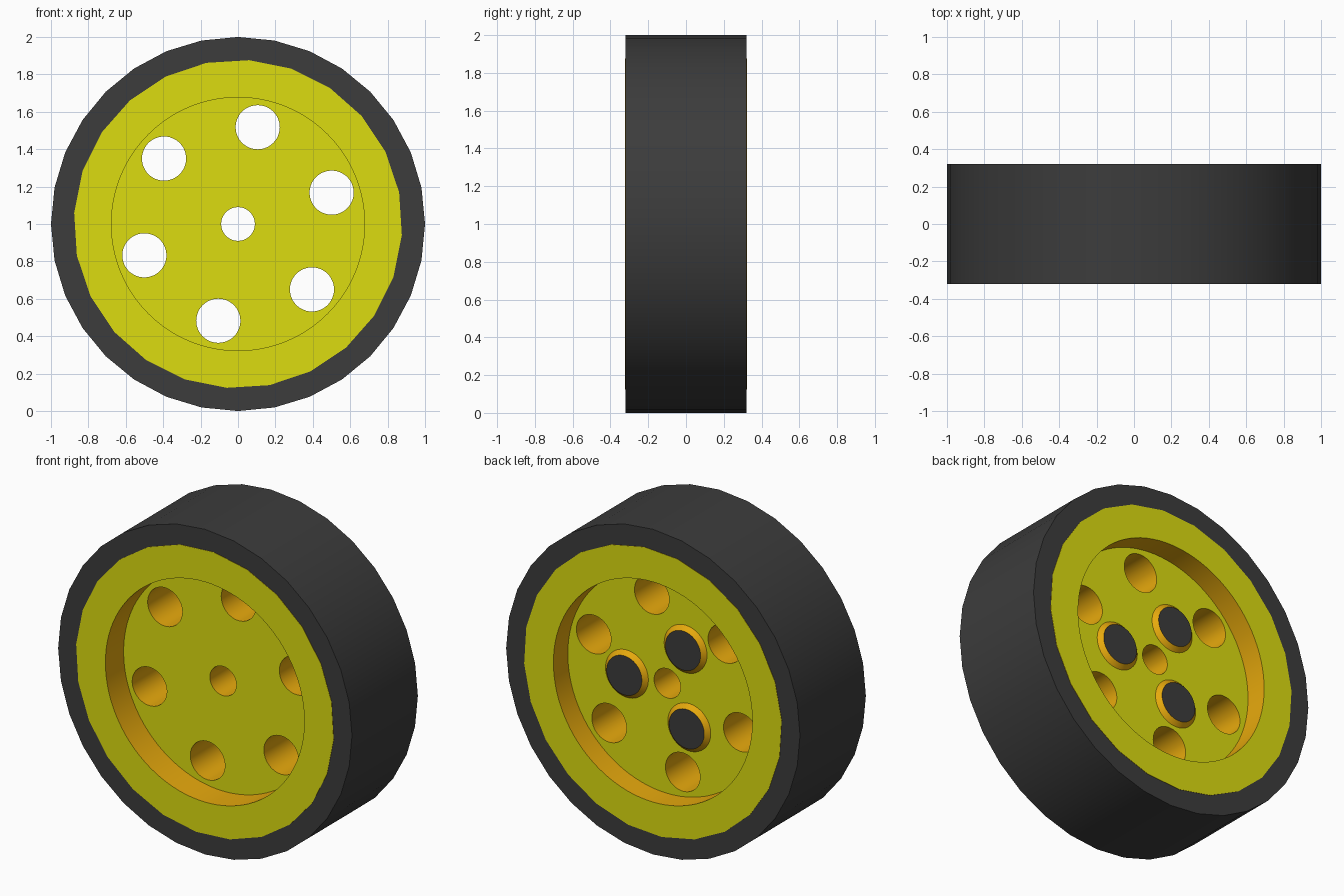
import bpy, bmesh
from math import cos, sin, radians, pi

if "Cube" in bpy.data.objects:
    bpy.data.objects.remove(bpy.data.objects["Cube"])

HALF = 0.32       # half of the wheel width
FRONT = -0.145    # floor of the front recess
BACK = 0.182      # floor of the back recess


def material(name, rgb):
    m = bpy.data.materials.new(name)
    m.diffuse_color = (*rgb, 1)
    m.use_nodes = True
    m.node_tree.nodes["Principled BSDF"].inputs["Base Color"].default_value = m.diffuse_color
    return m


black = material("rubber", (0.045, 0.045, 0.045))
yellow = material("yellow_face", (0.72, 0.72, 0.005))
orange = material("orange_wall", (0.8, 0.4, 0.004))


def lathe(name, profile, sides, start=0.0, x=0.0, z=1.0, closed=False):
    """Revolve (radius, y) points about a y-parallel axis; open profiles get end caps."""
    bm = bmesh.new()
    rings = []
    for r, y in profile:
        rings.append([bm.verts.new((x + r * cos(start + 2 * pi * k / sides), y,
                                    z + r * sin(start + 2 * pi * k / sides)))
                      for k in range(sides)])
    pairs = list(zip(rings, rings[1:]))
    if closed:
        pairs.append((rings[-1], rings[0]))
    else:
        bm.faces.new(rings[0])
        bm.faces.new(rings[-1])
    for a, b in pairs:
        for k in range(sides):
            j = (k + 1) % sides
            bm.faces.new((a[k], a[j], b[j], b[k]))
    bmesh.ops.recalc_face_normals(bm, faces=bm.faces)
    mesh = bpy.data.meshes.new(name)
    bm.to_mesh(mesh)
    bm.free()
    ob = bpy.data.objects.new(name, mesh)
    bpy.context.collection.objects.link(ob)
    return ob


def smooth(ob):
    bpy.ops.object.select_all(action='DESELECT')
    ob.select_set(True)
    bpy.context.view_layer.objects.active = ob
    bpy.ops.object.shade_smooth_by_angle(angle=radians(30))


# Tyre ring
tyre = lathe("tyre", [(1, -HALF), (1, HALF), (0.84, HALF), (0.84, -HALF)], 32, closed=True)
tyre.data.materials.append(black)
smooth(tyre)

# Wheel disc: 24-sided, a hair proud of the tyre
rim = HALF + 0.002
wheel = lathe("wheel_disc", [(0.878, -rim), (0.878, rim)], 24, start=radians(-3.9))

# Cutters: two recesses, axle hole, six round holes
cutters = [lathe("front_recess_cutter", [(0.677, -0.5), (0.677, FRONT)], 96),
           lathe("back_recess_cutter", [(0.677, BACK), (0.677, 0.5)], 96),
           lathe("axle_cutter", [(0.09, -0.45), (0.09, 0.45)], 48)]
for k in range(6):
    a = radians(18.5 + 60 * k)
    cutters.append(lathe("hole_cutter", [(0.118, -0.45), (0.118, 0.45)], 48,
                         x=0.528 * cos(a), z=1 + 0.528 * sin(a)))
for c in cutters:
    c.hide_render = True
    mod = wheel.modifiers.new("cut", 'BOOLEAN')
    mod.operation = 'DIFFERENCE'
    mod.solver = 'EXACT'
    mod.object = c
bpy.context.view_layer.update()
cut = bpy.data.meshes.new_from_object(wheel.evaluated_get(bpy.context.evaluated_depsgraph_get()))
wheel.modifiers.clear()
wheel.data = cut
for c in cutters:
    bpy.data.objects.remove(c)

# Flat faces are yellow, curved walls orange
cut.materials.clear()
cut.materials.append(yellow)
cut.materials.append(orange)
for p in cut.polygons:
    p.material_index = 0 if abs(p.normal.y) > 0.9 else 1
smooth(wheel)

# Three tapered studs with dark caps on the back
for k in range(3):
    a = radians(-3 + 120 * k)
    stud = lathe(f"stud_{k + 1}", [(0.146, BACK - 0.02), (0.146, BACK), (0.12, BACK + 0.026)], 48,
                 x=0.275 * cos(a), z=1 + 0.275 * sin(a))
    stud.data.materials.append(orange)
    stud.data.materials.append(black)
    for p in stud.data.polygons:
        p.material_index = 1 if p.normal.y > 0.9 else 0
    smooth(stud)
